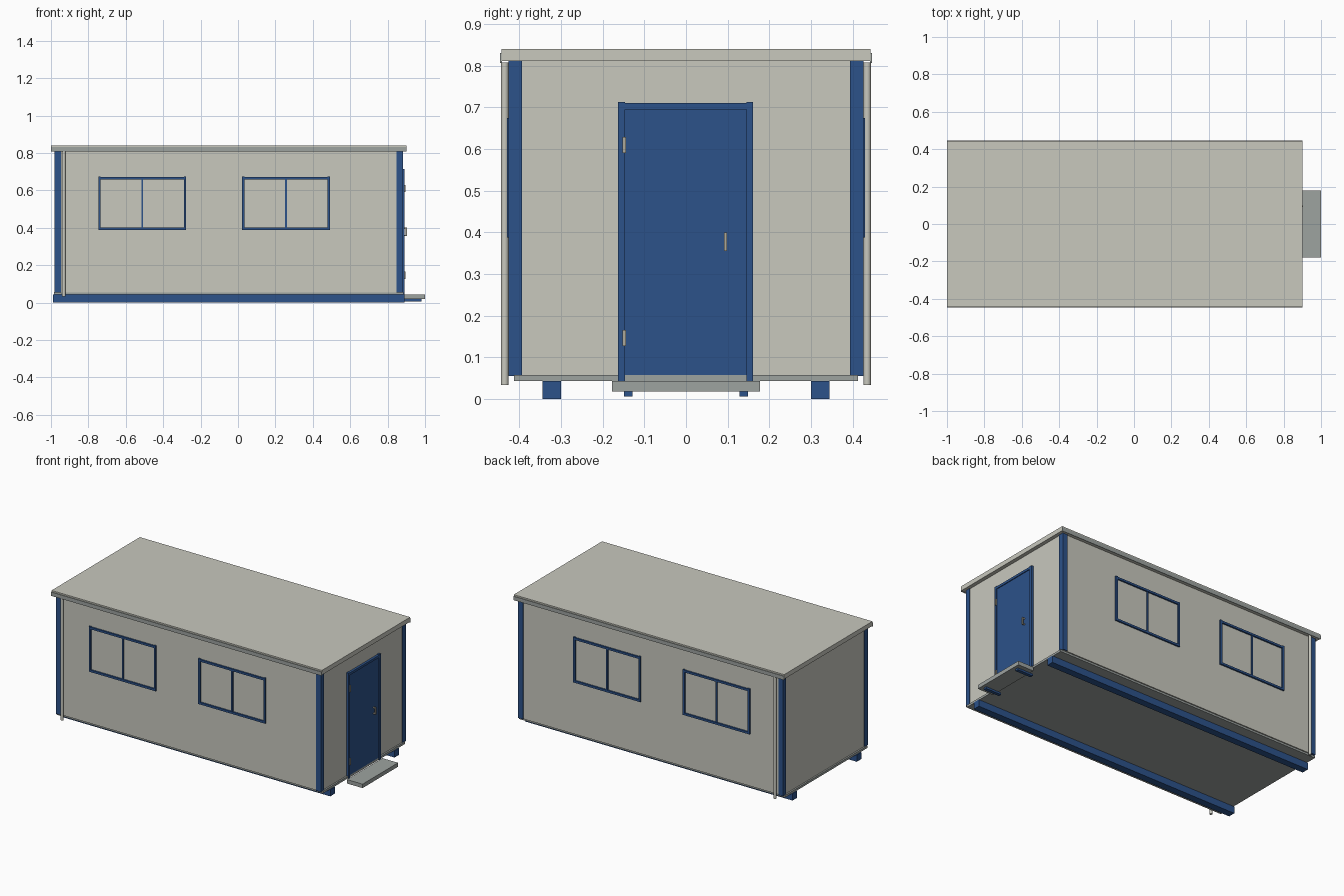
import bpy, bmesh, math
from mathutils import Vector

if "Cube" in bpy.data.objects:
    bpy.data.objects.remove(bpy.data.objects["Cube"])


def material(name, rgb):
    m = bpy.data.materials.new(name)
    m.diffuse_color = (*rgb, 1)
    m.use_nodes = True
    m.node_tree.nodes["Principled BSDF"].inputs["Base Color"].default_value = m.diffuse_color
    return m


CREAM = material("cream panel", (0.578, 0.578, 0.515))
BLUE = material("blue paint", (0.025, 0.084, 0.254))
GREY = material("galvanised grey", (0.337, 0.366, 0.352))
TRIM = material("handle metal", (0.42, 0.40, 0.33))


def boxes(name, mat, *spans):
    """One object made of boxes, each given as (x0, x1, y0, y1, z0, z1)."""
    bm = bmesh.new()
    for s in spans:
        lo = Vector((min(s[0:2]), min(s[2:4]), min(s[4:6])))
        hi = Vector((max(s[0:2]), max(s[2:4]), max(s[4:6])))
        for v in bmesh.ops.create_cube(bm, size=1)["verts"]:
            v.co = Vector([(a + b) / 2 + c * (b - a) for a, b, c in zip(lo, hi, v.co)])
    mesh = bpy.data.meshes.new(name)
    bm.to_mesh(mesh)
    bm.free()
    mesh.materials.append(mat)
    ob = bpy.data.objects.new(name, mesh)
    bpy.context.collection.objects.link(ob)
    return ob


# Main shell
boxes("wall_panels", CREAM, (-0.975, 0.876, -0.42, 0.42, 0.055, 0.812))
boxes("floor_deck", GREY, (-0.985, 0.886, -0.413, 0.413, 0.043, 0.057))
boxes("roof", CREAM, (-1.0, 0.9, -0.443, 0.443, 0.811, 0.84))

# Parts repeated on both long sides
for side, s in (("front", -1), ("back", 1)):
    boxes(side + "_skid", BLUE, (-0.99, 0.89, s * 0.30, s * 0.345, 0, 0.043))
    boxes(side + "_gutter", GREY, (-1.0, 0.9, s * 0.442, s * 0.447, 0.807, 0.831))

    # Corner posts
    for end, x0, x1 in (("left", -0.98, -0.947), ("right", 0.848, 0.881)):
        boxes(f"{side}_{end}_corner_post", BLUE,
              (x0, x1, s * 0.394, s * 0.426, 0.055, 0.811))

    # Rain pipe
    bpy.ops.mesh.primitive_cylinder_add(vertices=20, radius=0.009, depth=0.775,
                                        location=(-0.931, s * 0.435, 0.4205))
    pipe = bpy.context.object
    pipe.name = side + "_rain_pipe"
    pipe.data.materials.append(CREAM)
    bpy.ops.object.shade_smooth_by_angle(angle=math.radians(40))

    # Window frames with a centre bar
    t, z0, z1 = 0.013, 0.387, 0.675
    for end, x0, x1 in (("left", -0.747, -0.277), ("right", 0.021, 0.492)):
        xm, ya, yb = (x0 + x1) / 2, s * 0.415, s * 0.43
        boxes(f"{side}_{end}_window_frame", BLUE,
              (x0, x0 + t, ya, yb, z0, z1),
              (x1 - t, x1, ya, yb, z0, z1),
              (x0 + t, x1 - t, ya, yb, z0, z0 + t),
              (x0 + t, x1 - t, ya, yb, z1 - t - 0.003, z1 - 0.003),
              (xm - 0.005, xm + 0.005, ya, s * 0.427, z0 + t, z1 - t))

    # Step support
    boxes(side + "_step_support", BLUE,
          (0.87, 0.98, s * 0.128, s * 0.149, 0.006, 0.019))

# Door with raised frame
boxes("door_leaf", BLUE, (0.87, 0.886, -0.15, 0.147, 0.043, 0.70))
boxes("door_frame", BLUE,
      (0.87, 0.891, -0.163, -0.147, 0.043, 0.713),
      (0.87, 0.891, 0.145, 0.161, 0.043, 0.713),
      (0.87, 0.891, -0.147, 0.145, 0.695, 0.71))

# Hinges and pull handle
boxes("door_hinges", TRIM, *[(0.885, 0.896, -0.153, -0.144, z, z + 0.039)
                             for z in (0.127, 0.59)])
boxes("door_handle", TRIM,
      (0.896, 0.903, 0.091, 0.098, 0.355, 0.40),
      (0.885, 0.896, 0.091, 0.098, 0.355, 0.362),
      (0.885, 0.896, 0.091, 0.098, 0.393, 0.40))

# Entrance step
boxes("entrance_step", GREY, (0.89, 1.0, -0.178, 0.178, 0.018, 0.043))
